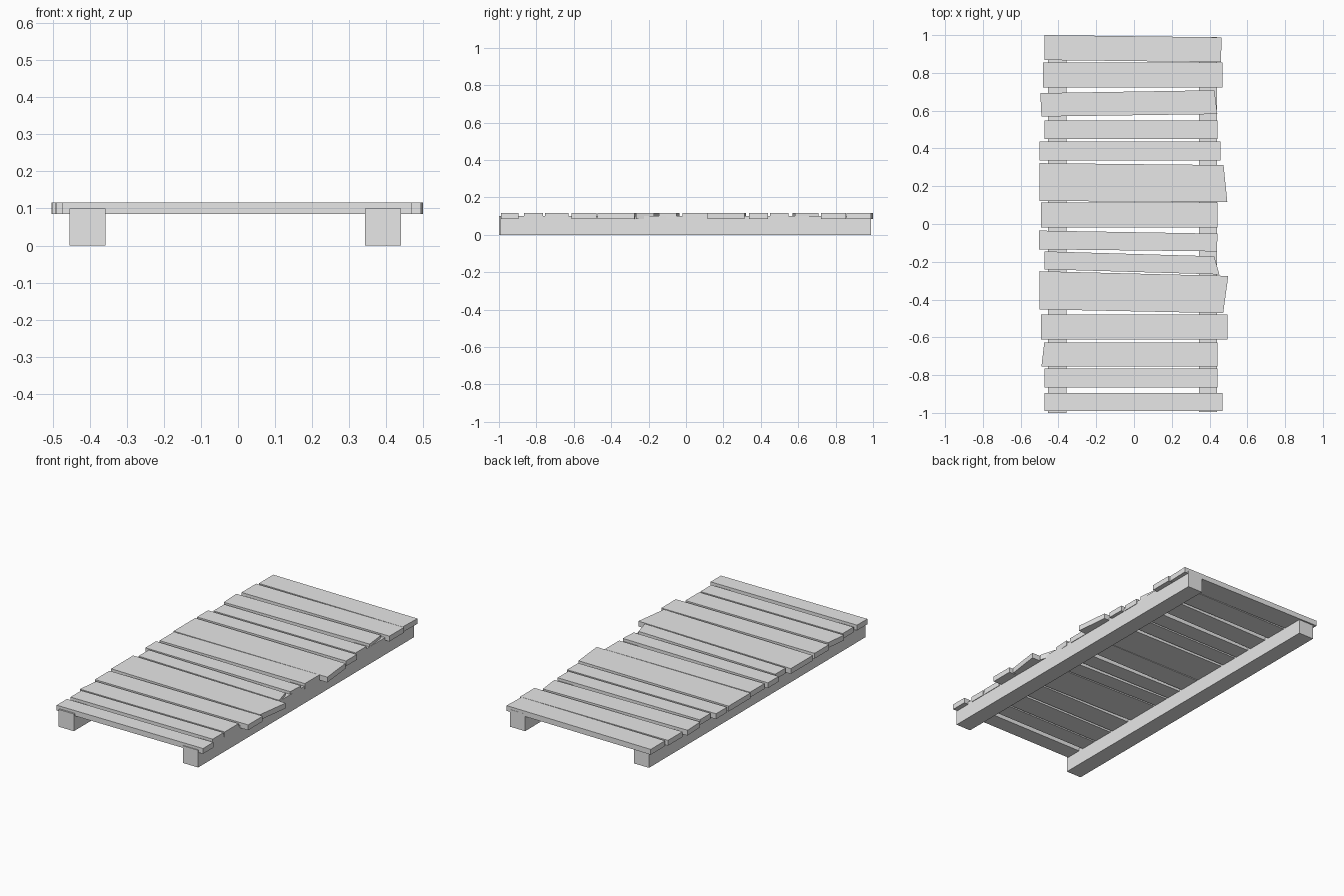
import bpy
import bmesh

default_cube = bpy.data.objects.get("Cube")
if default_cube:
    bpy.data.objects.remove(default_cube, do_unlink=True)

# One plain grey for the whole platform
grey = bpy.data.materials.new("weathered_grey")
grey.use_nodes = True
colour = (0.8, 0.8, 0.8, 1)
grey.diffuse_color = colour
grey.node_tree.nodes["Principled BSDF"].inputs["Base Color"].default_value = colour


def extruded_outline(name, outline, bottom, top):
    """Extrude a flat outline, seen from above, between two heights."""
    bm = bmesh.new()
    face = bm.faces.new([bm.verts.new((x, y, bottom)) for x, y in outline])
    result = bmesh.ops.extrude_face_region(bm, geom=[face])
    raised = [v for v in result["geom"] if isinstance(v, bmesh.types.BMVert)]
    bmesh.ops.translate(bm, verts=raised, vec=(0, 0, top - bottom))
    bmesh.ops.recalc_face_normals(bm, faces=bm.faces)
    mesh = bpy.data.meshes.new(name)
    bm.to_mesh(mesh)
    bm.free()
    mesh.materials.append(grey)
    obj = bpy.data.objects.new(name, mesh)
    bpy.context.collection.objects.link(obj)
    return obj


def rail(name, left, right, front, back):
    outline = [(left, front), (right, front), (right, back), (left, back)]
    return extruded_outline(name, outline, 0, 0.1)


def plank(name, front, back, left, right,
          front_drop=0, back_drop=0, left_cut=0, right_cut=0):
    """Board across the rails; drops tilt its edges, cuts slant its ends."""
    outline = [(left, front), (right, front - front_drop),
               (right + right_cut, back - back_drop), (left + left_cut, back)]
    return extruded_outline(name, outline, 0.085, 0.116)


# Two long support rails
rail("right_rail", -0.455, -0.357, -1, 0.99)
rail("left_rail", 0.343, 0.44, -0.995, 0.99)

# Uneven deck boards, from front to back
boards = [
    dict(front=-0.99, back=-0.895, left=-0.475, right=0.468),
    dict(front=-0.865, back=-0.765, left=-0.473, right=0.443),
    dict(front=-0.755, back=-0.627, left=-0.49, right=0.443, left_cut=0.015),
    dict(front=-0.612, back=-0.478, left=-0.493, right=0.494),
    dict(front=-0.452, back=-0.25, left=-0.5, right=0.472,
         front_drop=0.02, back_drop=0.025, right_cut=0.027),
    dict(front=-0.24, back=-0.145, left=-0.473, right=0.452,
         front_drop=0.027, back_drop=0.026, right_cut=-0.027),
    dict(front=-0.134, back=-0.035, left=-0.503, right=0.438,
         front_drop=0.011, back_drop=0.016, right_cut=0.005),
    dict(front=-0.018, back=0.115, left=-0.493, right=0.443),
    dict(front=0.122, back=0.322, left=-0.5, right=0.494,
         front_drop=0.006, back_drop=0.01, right_cut=-0.02),
    dict(front=0.337, back=0.438, left=-0.5, right=0.459),
    dict(front=0.449, back=0.549, left=-0.473, right=0.443),
    dict(front=0.569, back=0.693, left=-0.49, right=0.441,
         front_drop=-0.013, back_drop=-0.015, left_cut=-0.006, right_cut=-0.015),
    dict(front=0.723, back=0.856, left=-0.483, right=0.469),
    dict(front=0.868, back=1, left=-0.473, right=0.46,
         front_drop=0.011, back_drop=0.012, right_cut=0.004),
]
for number, board in enumerate(boards, start=1):
    plank(f"deck_plank_{number}", **board)
